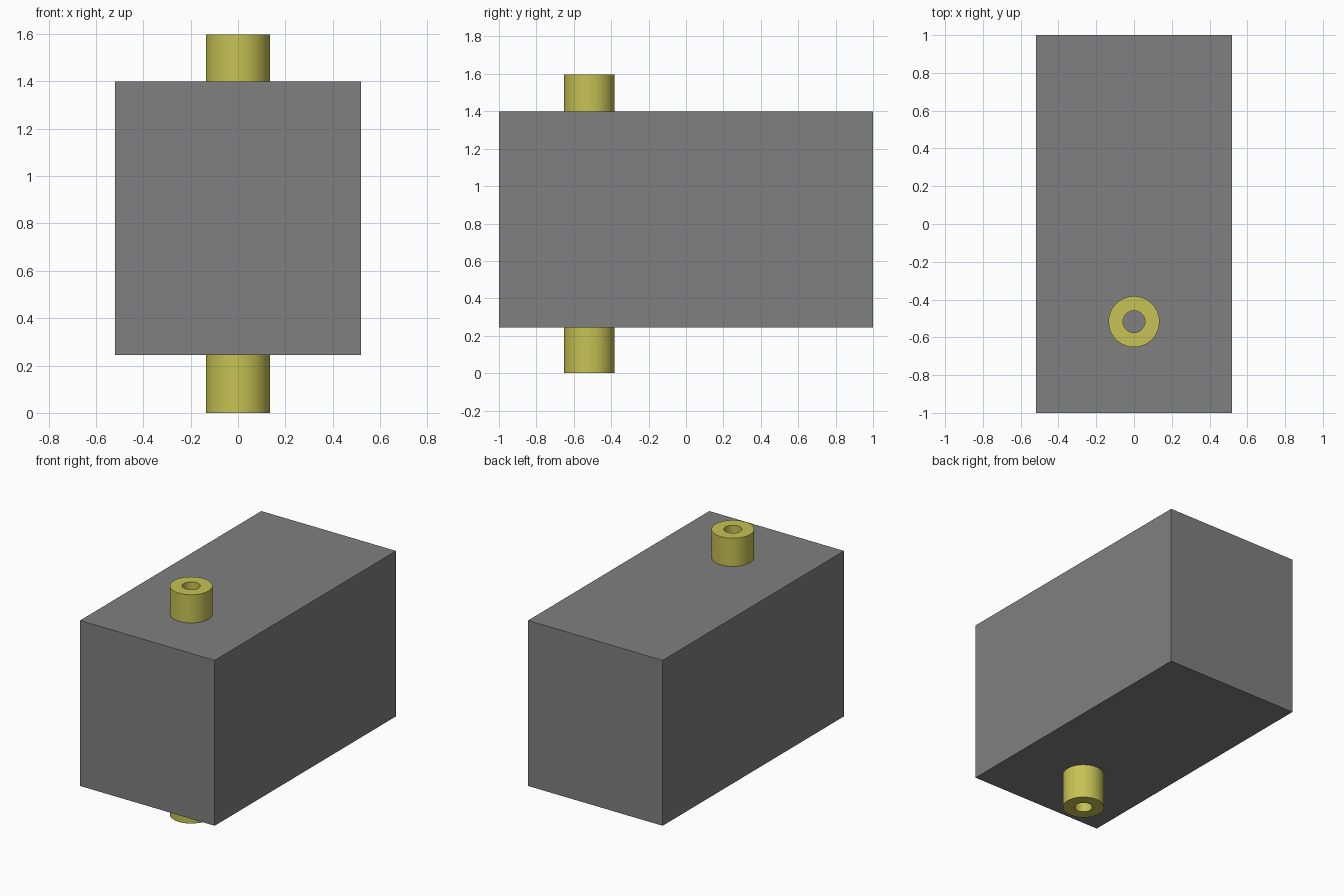
import bpy, bmesh, math
from mathutils import Vector

default = bpy.data.objects.get("Cube")
if default:
    bpy.data.objects.remove(default, do_unlink=True)


def material(name, colour):
    mat = bpy.data.materials.new(name)
    mat.use_nodes = True
    mat.diffuse_color = colour
    mat.node_tree.nodes["Principled BSDF"].inputs["Base Color"].default_value = colour
    return mat


def add_object(name, bm, mat):
    bmesh.ops.recalc_face_normals(bm, faces=bm.faces)
    mesh = bpy.data.meshes.new(name)
    bm.to_mesh(mesh)
    bm.free()
    mesh.materials.append(mat)
    obj = bpy.data.objects.new(name, mesh)
    bpy.context.collection.objects.link(obj)
    return obj


grey = material("mid grey", (0.215, 0.215, 0.215, 1))
yellow = material("mustard yellow", (0.57, 0.54, 0.09, 1))

BOTTOM, TOP = 0.245, 1.4

# Rectangular body
bm = bmesh.new()
bmesh.ops.create_cube(bm, size=1)
bmesh.ops.scale(bm, vec=(1.04, 2, TOP - BOTTOM), verts=bm.verts)
bmesh.ops.translate(bm, vec=(0, 0, (TOP + BOTTOM) / 2), verts=bm.verts)
add_object("body", bm, grey)


# Hollow shaft: a rectangular wall profile spun around the upright axis
def tube(name, z0, z1, outer=0.135, inner=0.058):
    bm = bmesh.new()
    corners = [(inner, z0), (outer, z0), (outer, z1), (inner, z1)]
    verts = [bm.verts.new((r, 0, z)) for r, z in corners]
    edges = [bm.edges.new((verts[i], verts[(i + 1) % 4])) for i in range(4)]
    bmesh.ops.spin(bm, geom=verts + edges, cent=(0, 0, 0), axis=(0, 0, 1),
                   angle=math.tau, steps=64, use_duplicate=False)
    bmesh.ops.remove_doubles(bm, verts=bm.verts, dist=0.0005)
    bmesh.ops.translate(bm, vec=Vector((0, -0.517, 0)), verts=bm.verts)
    obj = add_object(name, bm, yellow)
    bpy.ops.object.select_all(action="DESELECT")
    obj.select_set(True)
    bpy.context.view_layer.objects.active = obj
    bpy.ops.object.shade_smooth_by_angle(angle=math.radians(30))


tube("through_shaft", 0, 1.597)
